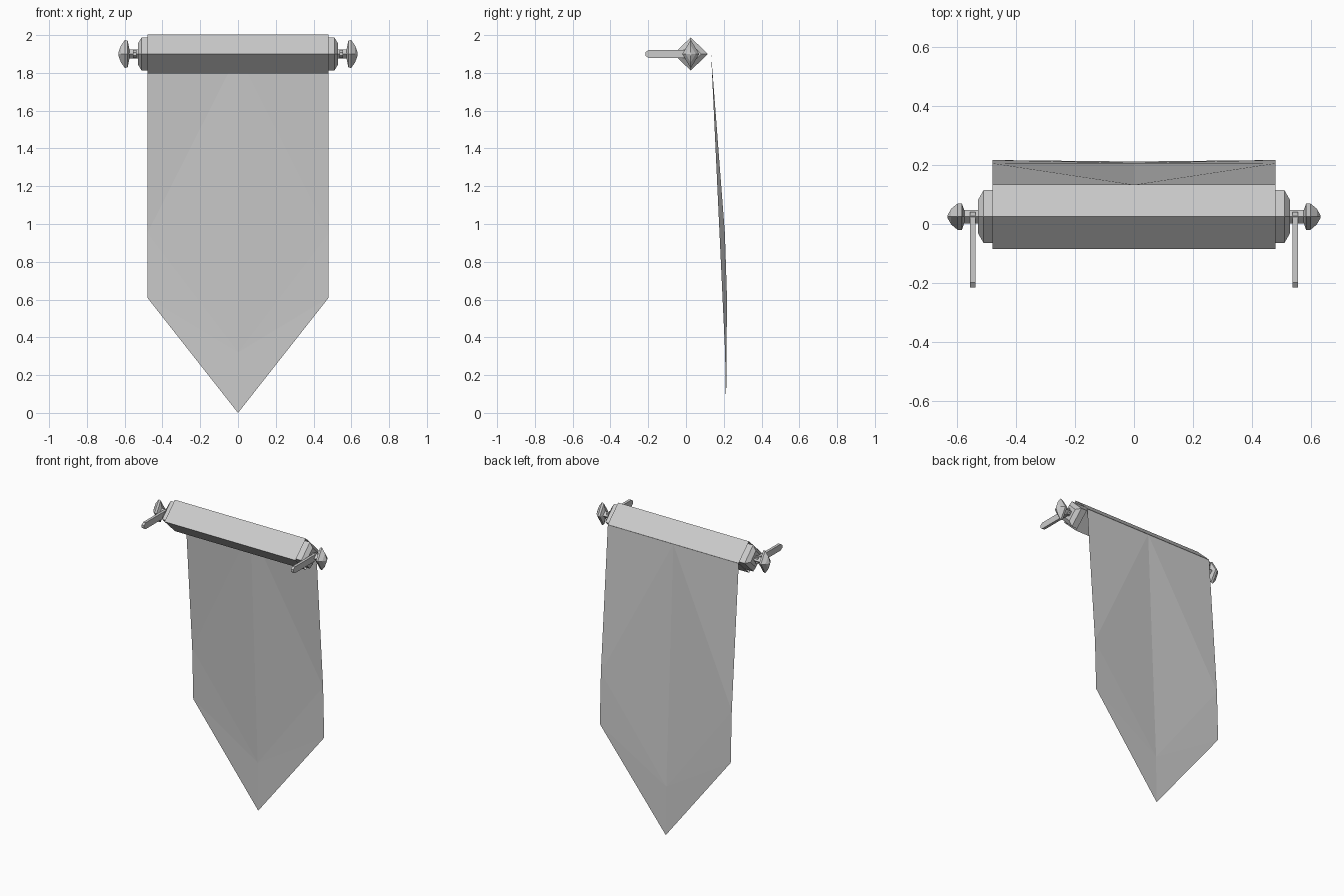
import bpy, bmesh

if "Cube" in bpy.data.objects:
    bpy.data.objects.remove(bpy.data.objects["Cube"], do_unlink=True)

AXIS_Y, AXIS_Z = 0.025, 1.9


def material(name, value):
    mat = bpy.data.materials.new(name)
    mat.use_nodes = True
    color = (value, value, value, 1)
    mat.diffuse_color = color
    mat.node_tree.nodes["Principled BSDF"].inputs["Base Color"].default_value = color
    return mat


grey = material("plain grey", 0.6)


def build(name, verts, faces, closed=True):
    bm = bmesh.new()
    points = [bm.verts.new(v) for v in verts]
    for face in faces:
        bm.faces.new([points[i] for i in face])
    if closed:
        bmesh.ops.recalc_face_normals(bm, faces=bm.faces)
    mesh = bpy.data.meshes.new(name)
    bm.to_mesh(mesh)
    bm.free()
    mesh.materials.append(grey)
    obj = bpy.data.objects.new(name, mesh)
    bpy.context.collection.objects.link(obj)
    return obj


def diamond_bar(name, stations, caps=True):
    """Four-sided bar along x; each station is (x, half depth, half height)."""
    verts, faces = [], []
    for x, ry, rz in stations:
        for dy, dz in ((ry, 0), (0, rz), (-ry, 0), (0, -rz)):
            verts.append((x, AXIS_Y + dy, AXIS_Z + dz))
    for s in range(len(stations) - 1):
        for i in range(4):
            a, b = s * 4 + i, s * 4 + (i + 1) % 4
            faces.append((a, b, b + 4, a + 4))
    if caps:
        last = len(verts) - 4
        faces += [(0, 1, 2, 3), tuple(range(last, last + 4))]
    return build(name, verts, faces)


# Rod with tapered ends, and the open cloth sleeve around it
taper = [(0.51, 0.09, 0.088), (0.53, 0.055, 0.055)]
diamond_bar("rod", [(-x, y, z) for x, y, z in reversed(taper)] + taper)
diamond_bar("cloth_sleeve", [(-0.48, 0.109, 0.104), (0.48, 0.109, 0.104)], caps=False)

for side, label in ((1, "left"), (-1, "right")):
    # Thin neck and pointed finial
    diamond_bar(label + "_neck", [(side * 0.52, 0.023, 0.023), (side * 0.59, 0.023, 0.023)])
    finial = [(0.575, 0.02, 0.025), (0.584, 0.045, 0.07), (0.598, 0.045, 0.075),
              (0.62, 0.027, 0.045), (0.633, 0.004, 0.008)]
    diamond_bar(label + "_finial", [(side * x, y, z) for x, y, z in finial])

    # Wall bracket with a chamfered tip
    outline = [(0.04, 0.021), (-0.198, 0.021), (-0.215, 0.009),
               (-0.215, -0.009), (-0.198, -0.021), (0.04, -0.021)]
    n = len(outline)
    verts = [(side * x, y, AXIS_Z + z) for x in (0.538, 0.556) for y, z in outline]
    faces = [(i, (i + 1) % n, (i + 1) % n + n, i + n) for i in range(n)]
    faces += [tuple(range(n)), tuple(range(n, 2 * n))]
    build(label + "_bracket", verts, faces)

# Hanging banner: a single folded sheet, mirrored about its middle
half = [(0, 0.133, 1.9), (0.48, 0.133, 1.9), (0.48, 0.206, 0.95),
        (0.48, 0.217, 0.61), (0, 0.212, 0), (0, 0.207, 0.32)]
banner = build("banner", half, [(0, 1, 2), (0, 2, 5), (2, 3, 5), (3, 4, 5)])
mirror = banner.modifiers.new("mirror", "MIRROR")
mirror.use_clip = True
